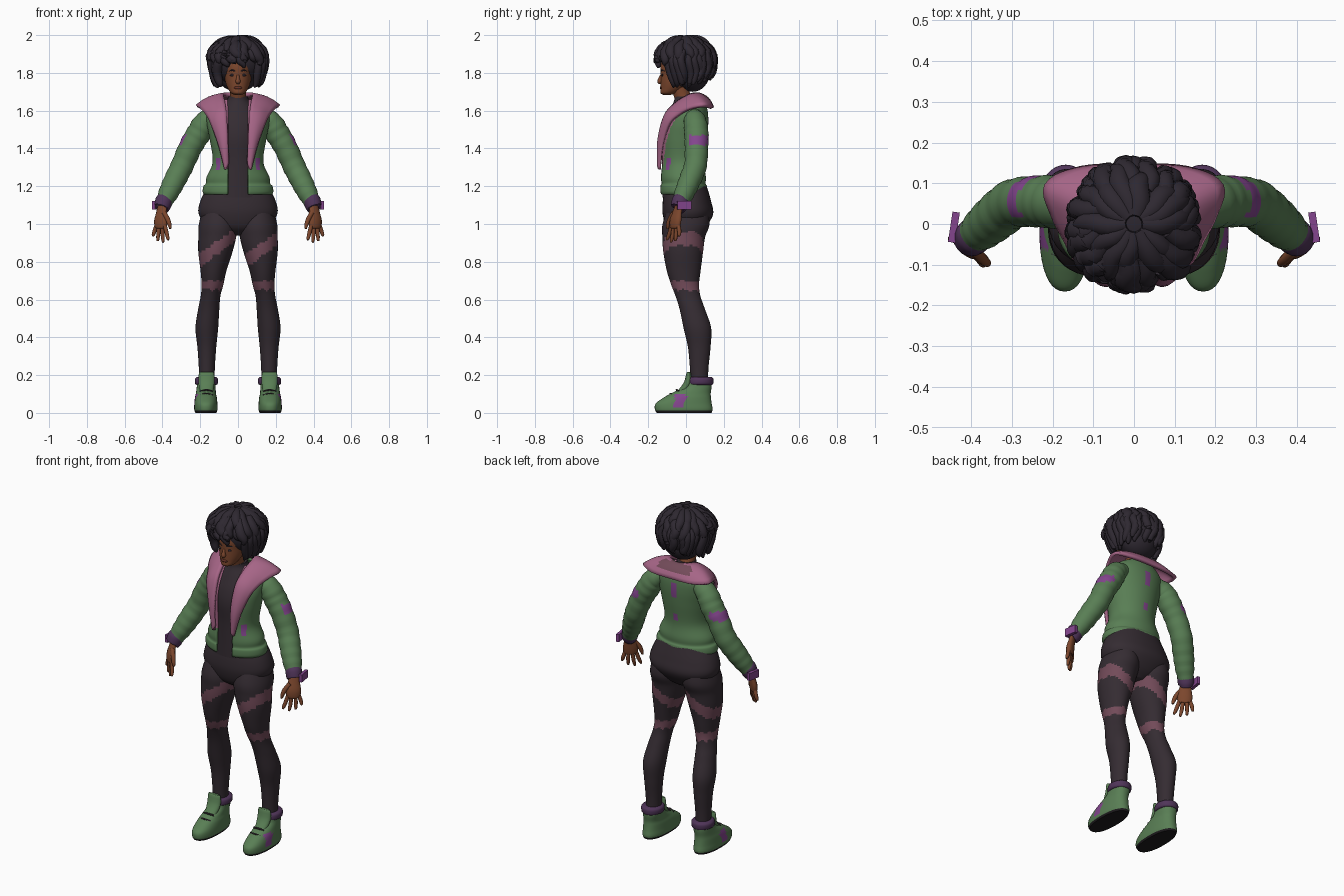
import bpy, bmesh, math, random
from mathutils import Vector, Matrix

if "Cube" in bpy.data.objects:
    bpy.data.objects.remove(bpy.data.objects["Cube"])
random.seed(4)


def material(name, *rgb):
    m = bpy.data.materials.new(name)
    m.use_nodes = True
    m.diffuse_color = (*rgb, 1)
    m.node_tree.nodes["Principled BSDF"].inputs["Base Color"].default_value = (*rgb, 1)
    return m


GREEN = material("jacket green", .1, .21, .09)
PINK = material("lining pink", .38, .13, .24)
ROSE = material("faded rose", .17, .07, .1)
PURPLE = material("patch purple", .23, .06, .27)
PLUM = material("trim plum", .08, .035, .1)
SKIN = material("brown skin", .2, .062, .026)
LIP = material("lip brown", .14, .035, .022)
CLOTH = material("charcoal cloth", .035, .025, .032)
HAIR = material("black hair", .027, .021, .03)
SOLE = material("sole black", .012, .01, .012)


def smooth(rows, k):
    """Resample rows of numbers with a Catmull-Rom curve."""
    out = []
    for i in range(len(rows) - 1):
        quad = (rows[max(i - 1, 0)], rows[i], rows[i + 1], rows[min(i + 2, len(rows) - 1)])
        for j in range(k):
            t = j / k
            out.append(tuple(.5 * (2 * b + (c - a) * t + (2 * a - 5 * b + 4 * c - d) * t * t
                                   + (3 * b - a - 3 * c + d) * t ** 3) for a, b, c, d in zip(*quad)))
    return out + [tuple(rows[-1])]


def skin(bm, rings, closed=True):
    """Bridge a stack of point rings with quads, capping closed stacks."""
    vs = [[bm.verts.new(p) for p in ring] for ring in rings]
    n = len(vs[0])
    for a, b in zip(vs, vs[1:]):
        for j in range(n if closed else n - 1):
            k = (j + 1) % n
            bm.faces.new((a[j], a[k], b[k], b[j]))
    if closed:
        bm.faces.new(vs[0][::-1])
        bm.faces.new(vs[-1])


def finish(name, bm, mats, rule=None, solid=0, offset=0, recalc=True):
    if recalc:
        bmesh.ops.recalc_face_normals(bm, faces=bm.faces)
    mesh = bpy.data.meshes.new(name)
    mats = mats if isinstance(mats, list) else [mats]
    for m in mats:
        mesh.materials.append(m)
    if rule:
        for f in bm.faces:
            f.material_index = mats.index(rule(f.calc_center_median()))
    bm.to_mesh(mesh)
    bm.free()
    mesh.shade_smooth()
    mesh.set_sharp_from_angle(angle=math.radians(50))
    ob = bpy.data.objects.new(name, mesh)
    bpy.context.collection.objects.link(ob)
    if solid:
        mod = ob.modifiers.new("thickness", "SOLIDIFY")
        mod.thickness, mod.offset = solid, offset
    return ob


def loft(name, rows, mats, rule=None, s=1, n=40, k=6, power=2, gap=0, solid=0):
    """Stack horizontal ovals: rows are (z, x, y, rx, ry); gap leaves the front open."""
    def curve(v):
        return math.copysign(abs(v) ** (2 / power), v)
    rings = []
    for z, x, y, rx, ry in smooth(rows, k):
        t0 = math.asin(min(gap / rx, .9))
        step = (math.tau - 2 * t0) / (n - 1 if gap else n)
        rings.append([(s * x + rx * curve(math.sin(t0 + i * step)),
                       y - ry * curve(math.cos(t0 + i * step)), z) for i in range(n)])
    bm = bmesh.new()
    skin(bm, rings, not gap)
    return finish(name, bm, mats, rule, solid, -1, not gap)


def tubes(name, paths, mats, rule=None, s=1, n=12, k=4, side=(0, 1, 0), flat=1, ripple=0):
    """Sweep ovals along paths of (x, y, z, r)."""
    bm = bmesh.new()
    for path in paths:
        pts = smooth(path, k)
        pos = [Vector((s * p[0], p[1], p[2])) for p in pts]
        rings = []
        for i, c in enumerate(pos):
            t = (pos[min(i + 1, len(pos) - 1)] - pos[max(i - 1, 0)]).normalized()
            a = Vector((s * side[0], side[1], side[2]))
            a = (a - t * a.dot(t)).normalized()
            b = t.cross(a)
            r = pts[i][3] * (1 + ripple * math.sin(i * 1.6))
            rings.append([c + a * r * math.cos(w) + b * r * flat * math.sin(w)
                          for w in (math.tau * j / n for j in range(n))])
        skin(bm, rings)
    return finish(name, bm, mats, rule)


def blob(name, loc, size, mat):
    bm = bmesh.new()
    bmesh.ops.create_uvsphere(bm, u_segments=24, v_segments=16, radius=1,
                              matrix=Matrix.Translation(loc) @ Matrix.Diagonal((*size, 1)))
    return finish(name, bm, mat)


# Trousers: pelvis and two legs with torn diagonal bands
loft("pelvis", [(.94, 0, 0, .05, .05), (.98, 0, 0, .15, .1), (1.05, 0, .01, .207, .133),
                (1.12, 0, .005, .2, .128), (1.2, 0, 0, .16, .11)], CLOTH, power=2.2)
LEG = [(.16, .165, .07, .04, .045), (.25, .165, .07, .043, .05), (.35, .165, .07, .05, .06),
       (.45, .165, .06, .06, .073), (.55, .155, .033, .056, .067), (.62, .145, .01, .052, .066),
       (.68, .135, -.005, .058, .074), (.75, .13, -.012, .068, .089), (.85, .12, -.015, .09, .105),
       (.93, .11, -.012, .1, .113), (1, .105, 0, .102, .124), (1.1, .1, .01, .08, .1)]


def leg_paint(c):
    slant = c.z - .865 - .7 * (c.x - math.copysign(.125, c.x))
    torn = .006 * math.sin(c.x * 130 + c.y * 90)
    return ROSE if abs(slant + torn) < .035 or abs(c.z - .675 + torn) < .024 else CLOTH


def shoe_paint(c):
    if c.z < .012:
        return SOLE
    return PURPLE if -.06 < c.y < 0 and .03 < c.z < .1 and abs(c.x) > .17 else GREEN


SHOE = [(0, .17, -.01, .056, .145), (.02, .17, -.012, .062, .153), (.05, .17, -.012, .061, .148),
        (.08, .17, .006, .058, .126), (.105, .17, .028, .053, .103), (.14, .168, .065, .05, .071),
        (.18, .167, .07, .05, .066)]
COLLAR = [(.148, .167, .075, .05, .062), (.155, .167, .075, .06, .069),
          (.18, .167, .077, .061, .068), (.19, .167, .077, .05, .06)]
TONGUE = [(.11, .167, -.02, .035, .03), (.16, .167, .01, .042, .022), (.21, .167, .014, .04, .012),
          (.216, .167, .014, .03, .006)]

# Sleeve, cuff and hand paths
SLEEVE = [(.11, .04, 1.57, .045), (.17, .048, 1.54, .06), (.208, .055, 1.48, .064),
          (.25, .055, 1.41, .062), (.295, .05, 1.31, .06), (.335, .02, 1.23, .058),
          (.37, -.01, 1.16, .052), (.4, -.035, 1.1, .04)]
CUFF = [(.389, -.026, 1.13, .04), (.391, -.028, 1.125, .046), (.402, -.038, 1.09, .043),
        (.404, -.04, 1.085, .036)]
PALM = [(.402, -.038, 1.1, .026), (.405, -.047, 1.06, .034), (.408, -.055, 1.02, .042),
        (.41, -.058, .985, .037), (.41, -.058, .978, .026)]
THUMB = [(.392, -.065, 1.06, .013), (.372, -.085, 1.025, .013), (.362, -.095, .995, .011),
         (.358, -.098, .975, .006)]
SPAN = Vector((.78, .62, 0))
fingers = [THUMB]
for off, drop in ((-.03, .075), (-.01, .088), (.011, .08), (.03, .055)):
    path = []
    for f, r in ((0, .011), (.5, .011), (.85, .009), (1, .005)):
        p = Vector((.41, -.058, .99)) + SPAN * off * (1 + .75 * f)
        path.append((p.x, p.y - .012 * f * f, p.z - drop * f, r))
    fingers.append(path)


def sleeve_paint(c):
    return PURPLE if 1.42 < c.z < 1.47 and c.y > .02 and abs(c.x) > .235 else GREEN


for s, side in ((1, "left"), (-1, "right")):
    loft(side + "_leg", LEG, [CLOTH, ROSE], leg_paint, s, k=8)
    loft(side + "_shoe", SHOE, [GREEN, SOLE, PURPLE], shoe_paint, s, power=2.3)
    loft(side + "_shoe_collar", COLLAR, PLUM, s=s, k=3)
    loft(side + "_shoe_tongue", TONGUE, GREEN, s=s, k=3)
    laces = [[(.167 - .034, y + .012, z - .008, .005), (.167, y, z, .005),
              (.167 + .034, y + .012, z - .008, .005)]
             for y, z in ((-.083, .102), (-.05, .122), (-.018, .142))]
    tubes(side + "_laces", laces, CLOTH, s=s, n=6)
    tubes(side + "_sleeve", [SLEEVE], [GREEN, PURPLE], sleeve_paint, s, n=28, k=6, ripple=.025)
    tubes(side + "_cuff", [CUFF], PLUM, s=s, n=24)
    tubes(side + "_palm", [PALM], SKIN, s=s, n=16, side=SPAN, flat=.5)
    tubes(side + "_fingers", fingers, SKIN, s=s, n=10)
    # Wrist gadget
    bm = bmesh.new()
    turn = Matrix.Translation((s * .442, -.008, 1.098)) @ Matrix.Rotation(s * .15, 4, "Z")
    bmesh.ops.create_cube(bm, size=1, matrix=turn @ Matrix.Diagonal((.018, .075, .045, 1)))
    finish(side + "_wrist_gadget", bm, PURPLE)
    # Eyes and brows
    blob(side + "_eye", (s * .03, -.125, 1.788), (.014, .005, .006), HAIR)
    tubes(side + "_brow", [[(.013, -.131, 1.808, .003), (.03, -.128, 1.814, .004),
                            (.047, -.114, 1.81, .002)]], HAIR, s=s, n=8)

# Undershirt and open jacket
loft("undershirt", [(1.14, 0, -.012, .16, .113), (1.33, 0, -.02, .118, .104),
                    (1.45, 0, -.015, .132, .115), (1.53, 0, -.005, .14, .111),
                    (1.6, 0, .003, .105, .09), (1.65, 0, 0, .062, .064), (1.675, 0, -.005, .052, .055)], CLOTH)


def jacket_paint(c):
    x = abs(c.x)
    if c.y < 0:
        if c.z > 1.3 and x < .06 + .33 * (c.z - 1.3):
            return PINK
        return PURPLE if 1.28 < c.z < 1.35 and abs(x - .105) < .01 else GREEN
    return PURPLE if x < .012 and (1.49 < c.z < 1.58 or 1.35 < c.z < 1.39) else GREEN


loft("jacket", [(1.155, 0, -.013, .178, .122), (1.17, 0, -.014, .187, .127), (1.2, 0, -.015, .183, .126),
                (1.215, 0, -.016, .17, .12), (1.25, 0, -.017, .166, .122), (1.33, 0, -.02, .134, .116),
                (1.45, 0, -.015, .15, .126), (1.53, 0, -.003, .165, .121), (1.59, 0, .012, .165, .104),
                (1.635, 0, .025, .125, .08), (1.66, 0, .03, .08, .06)],
     [GREEN, PINK, PURPLE], jacket_paint, n=80, k=6, gap=.054, solid=.014)

# Hood collar running into the lapels: inner edge then outer edge
HALF = [(0, .075, 1.685, 0, .14, 1.615), (.055, .06, 1.688, .13, .135, 1.615),
        (.075, .03, 1.685, .215, .095, 1.625), (.075, 0, 1.672, .197, .02, 1.61),
        (.067, -.055, 1.635, .168, -.035, 1.58), (.06, -.108, 1.575, .14, -.087, 1.53),
        (.055, -.139, 1.45, .098, -.12, 1.42), (.055, -.136, 1.32, .063, -.134, 1.29)]
full = [(-a, b, c, -d, e, f) for a, b, c, d, e, f in HALF[:0:-1]] + HALF
rings = []
for row in smooth(full, 5):
    a, b = Vector(row[:3]), Vector(row[3:])
    ring = []
    for i in range(7):
        p = a.lerp(b, i / 6)
        out = (p - Vector((0, .02, 1.48))).normalized()
        ring.append(p + out * .014 * math.sin(math.pi * i / 6))
    rings.append(ring)
bm = bmesh.new()
skin(bm, rings, False)
finish("hood_collar", bm, [PINK, ROSE],
       lambda c: ROSE if c.y > .075 and abs(c.x) < .1 and c.z > 1.645 else PINK, .018)

# Neck and head
tubes("neck", [[(0, .005, 1.62, .05), (0, -.02, 1.68, .043), (0, -.045, 1.76, .046)]], SKIN, n=24)
loft("head", [(1.684, 0, -.1, .018, .02), (1.694, 0, -.09, .038, .045), (1.72, 0, -.07, .055, .064),
              (1.75, 0, -.055, .066, .079), (1.79, 0, -.045, .072, .089), (1.84, 0, -.04, .075, .094),
              (1.9, 0, -.03, .068, .082), (1.94, 0, -.02, .04, .05)], SKIN)
tubes("nose", [[(0, -.128, 1.792, .006), (0, -.136, 1.772, .009), (0, -.138, 1.755, .014),
                (0, -.132, 1.745, .008)]], SKIN, n=14)
blob("lips", (0, -.131, 1.721), (.022, .008, .008), LIP)

# Hair mass and layered twisted locks
blob("hair_cap", (0, .012, 1.86), (.145, .138, .128), HAIR)
blob("hair_nape", (0, .035, 1.8), (.115, .09, .1), HAIR)


def lock(az, start, end, r):
    path = []
    swing, flick = random.uniform(-.25, .25), random.uniform(-.04, .07)
    for f in (0, .3, .6, .85, 1):
        th = start + (end - start) * f
        low = th > math.pi / 2
        h = (1 - .25 * (th - math.pi / 2) if low else math.sin(th)) * (.148 + .3 * flick * f ** 3)
        a = az + swing * f + .06 * math.sin(9 * f + az)
        z = 1.86 + (.155 if low else .12) * math.cos(th)
        path.append((h * math.sin(a), -h * math.cos(a), z, r * (.75, 1, 1.05, .8, .3)[round(f * 4)]))
    return path


locks = []
for count, start, end, r in ((13, .12, 1.05, .027), (20, .6, 1.6, .026), (30, 1.05, 0, .021)):
    for i in range(count):
        az = math.tau * (i + random.uniform(-.3, .3)) / count
        turn = abs((az + math.pi) % math.tau - math.pi)
        stop = end or (1.7 if turn < .75 else 2.55 if turn < 2.1 else 2.25)
        locks.append(lock(az, start, stop + random.uniform(-.15, .12), r * random.uniform(.85, 1.15)))
tubes("hair_locks", locks, HAIR, n=9, k=3, side=(.31, .23, .92))
